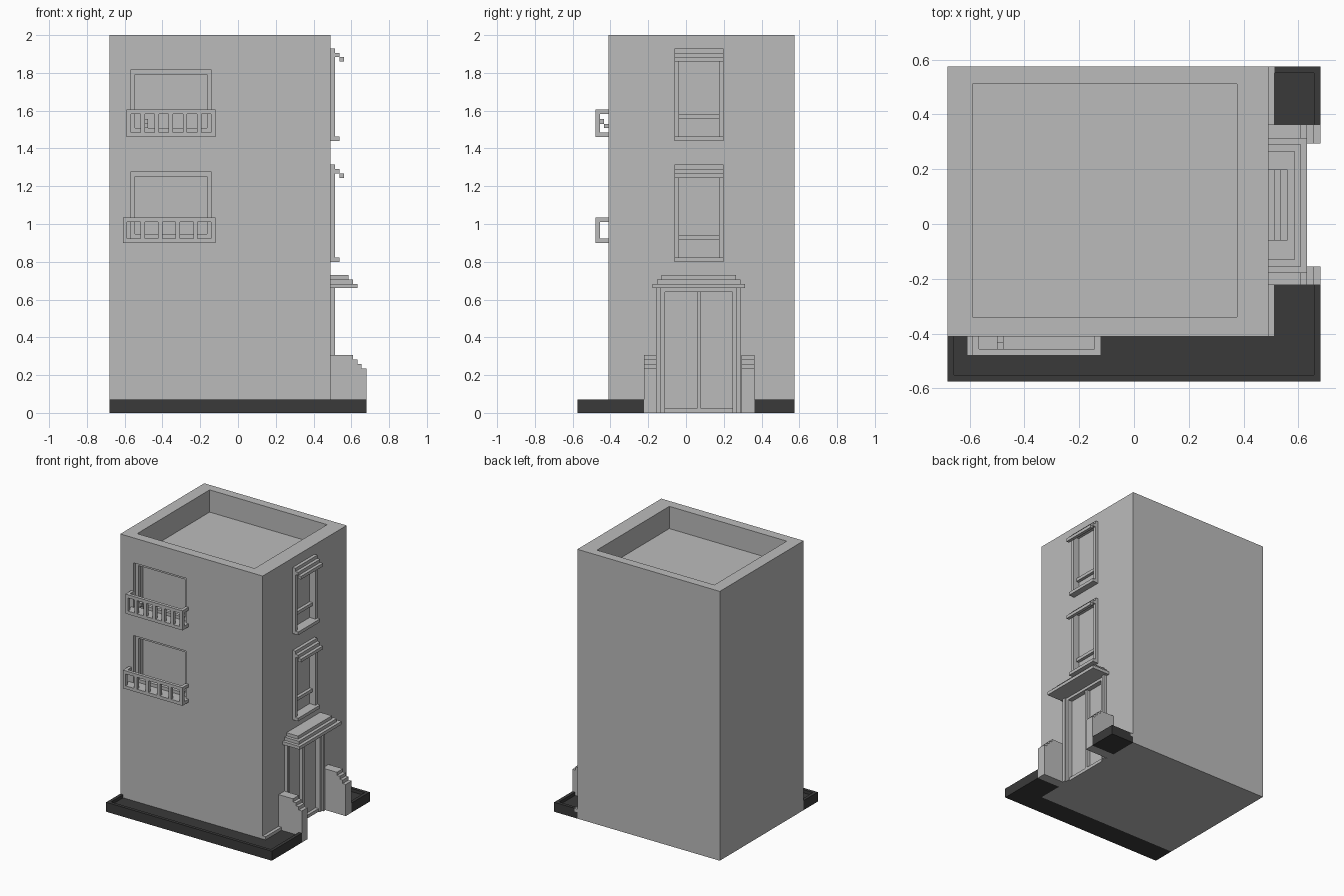
import bpy, bmesh

if "Cube" in bpy.data.objects:
    bpy.data.objects.remove(bpy.data.objects["Cube"], do_unlink=True)

U = 0.0235  # basic block thickness


def material(name, v):
    m = bpy.data.materials.new(name)
    m.use_nodes = True
    m.diffuse_color = (v, v, v, 1)
    m.node_tree.nodes["Principled BSDF"].inputs["Base Color"].default_value = (v, v, v, 1)
    return m


STONE = material("light grey stone", 0.5)
ASPHALT = material("dark grey paving", 0.042)


def boxes(name, items, mat=STONE):
    """One object from boxes given as (x0, x1, y0, y1, z0, z1)."""
    bm = bmesh.new()
    for x0, x1, y0, y1, z0, z1 in items:
        vs = bmesh.ops.create_cube(bm, size=1)["verts"]
        for v in vs:
            v.co = (x1 if v.co.x > 0 else x0, y1 if v.co.y > 0 else y0, z1 if v.co.z > 0 else z0)
    me = bpy.data.meshes.new(name)
    bm.to_mesh(me)
    bm.free()
    me.materials.append(mat)
    ob = bpy.data.objects.new(name, me)
    bpy.context.collection.objects.link(ob)
    return ob


def prism(name, profile, y0, y1, mat=STONE):
    """Extrude an x-z profile along y."""
    bm = bmesh.new()
    f = bm.faces.new([bm.verts.new((x, y0, z)) for x, z in profile])
    ext = bmesh.ops.extrude_face_region(bm, geom=[f])["geom"]
    for v in ext:
        if isinstance(v, bmesh.types.BMVert):
            v.co.y = y1
    bmesh.ops.recalc_face_normals(bm, faces=bm.faces)
    me = bpy.data.meshes.new(name)
    bm.to_mesh(me)
    bm.free()
    me.materials.append(mat)
    ob = bpy.data.objects.new(name, me)
    bpy.context.collection.objects.link(ob)
    return ob


WX, FY, BY = 0.49, -0.41, 0.575       # side wall, front wall, back wall
SIDE = {"lower": (0.80, 1.315), "upper": (1.44, 1.93)}
# balcony: left end, floor z, rail top z, window top z, number of openings
BALC = {"lower": (-0.61, 0.90, 1.035, 1.275, 5), "upper": (-0.59, 1.46, 1.605, 1.815, 6)}
OX0, OX1 = -0.57, -0.14               # balcony window opening
DY0, DY1 = -0.11, 0.245               # door opening

# Main block with roof well, window and door recesses
body = boxes("building_body", [(-0.68, WX, FY, BY, 0, 2)])
cuts = [(-0.59, 0.375, -0.34, 0.51, 1.835, 2.1),
        (WX - U, WX + 0.1, DY0, DY1, U, 0.64)]
for z0, z1 in SIDE.values():
    cuts.append((WX - U, WX + 0.1, -0.037, 0.175, z0 + U, z1 - U))
for _, z0, _, top, _ in BALC.values():
    cuts.append((OX0, OX1, FY - 0.1, FY + 0.11, z0 + U, top))
cutter = boxes("recess_cutter", cuts)
cutter.hide_render = True
mod = body.modifiers.new("recesses", "BOOLEAN")
mod.operation = "DIFFERENCE"
mod.solver = "EXACT"
mod.object = cutter
bpy.context.view_layer.objects.active = body
bpy.ops.object.modifier_apply(modifier=mod.name)
bpy.data.objects.remove(cutter, do_unlink=True)

# Side windows: jambs, sill, middle rail and stepped hood
for level, (z0, z1) in SIDE.items():
    a, b = -0.06, 0.198
    rail = z0 + 0.117
    boxes(f"{level}_side_window_frame", [
        (WX, WX + U, a, a + U, z0 + U, z1 - U),
        (WX, WX + U, b - U, b, z0 + U, z1 - U),
        (WX - U, WX, a + U, b - U, rail, rail + U)])
    boxes(f"{level}_side_window_sill", [(WX, WX + 2 * U, a, b, z0, z0 + U)])
    boxes(f"{level}_side_window_hood", [
        (WX + i * U, WX + (i + 1) * U, a, b, z1 - (i + 1) * U, z1 - i * U) for i in range(3)])

# Balconies with the window frames behind them
for level, (x0, z0, z1, top, n) in BALC.items():
    x1, y0 = -0.12, -0.48
    yi = y0 + U
    b = z0 + U
    boxes(f"{level}_balcony_floor", [(x0, x1, y0, FY, z0, b)])
    boxes(f"{level}_balcony_rail", [
        (x0, x1, y0, yi, z1 - U, z1),
        (x0, x0 + U, yi, FY, z1 - U, z1),
        (x1 - U, x1, yi, FY, z1 - U, z1)])
    step = (x1 - x0 - U) / n
    boxes(f"{level}_balcony_balusters", [
        (x0 + i * step, x0 + i * step + U, y0, yi, b, z1 - U) for i in range(n + 1)])
    f0, f1 = FY + U, FY + 2 * U
    boxes(f"{level}_balcony_window_frame", [
        (OX0, OX0 + U, f0, f1, b, top), (OX1 - U, OX1, f0, f1, b, top),
        (OX0 + U, OX1 - U, f0, f1, top - U, top), (OX0 + U, OX1 - U, f0, f1, b, b + U)])

# Small stepped bracket inside the upper balcony
boxes("balcony_bracket", [(-0.5, -0.476, -0.457, -0.433, 1.53, 1.555),
                          (-0.5, -0.476, -0.433, FY, 1.507, 1.53)])

# Door surround, centre post and three-step canopy
boxes("door_frame", [
    (WX, WX + U, -0.155, -0.132, 0, 0.66), (WX, WX + U, 0.268, 0.29, 0, 0.66),
    (WX, WX + U / 2, -0.132, DY0, 0, 0.66), (WX, WX + U / 2, DY1, 0.268, 0, 0.66),
    (WX, WX + U / 2, DY0, DY1, 0.64, 0.66)])
boxes("door_centre_post", [(WX - U, WX, 0.058, 0.08, U, 0.64)])
boxes("door_canopy", [
    (WX, 0.632 - i * U, -0.178 + i * U, 0.313 - i * U, 0.66 + i * U, 0.66 + (i + 1) * U)
    for i in range(3)])

# Stepped side walls of the entrance
profile = [(WX, 0), (0.68, 0), (0.68, 0.235), (0.655, 0.235), (0.655, 0.26), (0.632, 0.26),
           (0.632, 0.283), (0.608, 0.283), (0.608, 0.306), (WX, 0.306)]
prism("front_entrance_wall", profile, -0.223, -0.155)
prism("back_entrance_wall", profile, 0.293, 0.363)

# Paving with raised kerb, open in front of the door
P, F, K = 0.68, 0.047, 0.0705
boxes("paving", [
    (-P, P, -BY, FY, 0, F),
    (WX, P, FY, -0.223, 0, F),
    (WX, P, 0.363, BY, 0, F)], ASPHALT)
boxes("kerb", [
    (-P, P, -BY, -BY + U, F, K),
    (-P, -P + U, -BY + U, FY, F, K),
    (P - U, P, -BY + U, -0.223, F, K),
    (P - U, P, 0.363, BY - U, F, K),
    (WX + U, P, BY - U, BY, F, K)], ASPHALT)

# Low plinth along the side wall
boxes("side_plinth", [(WX, WX + U, FY, -0.223, F, K), (WX, WX + U, 0.363, BY, F, K)])
